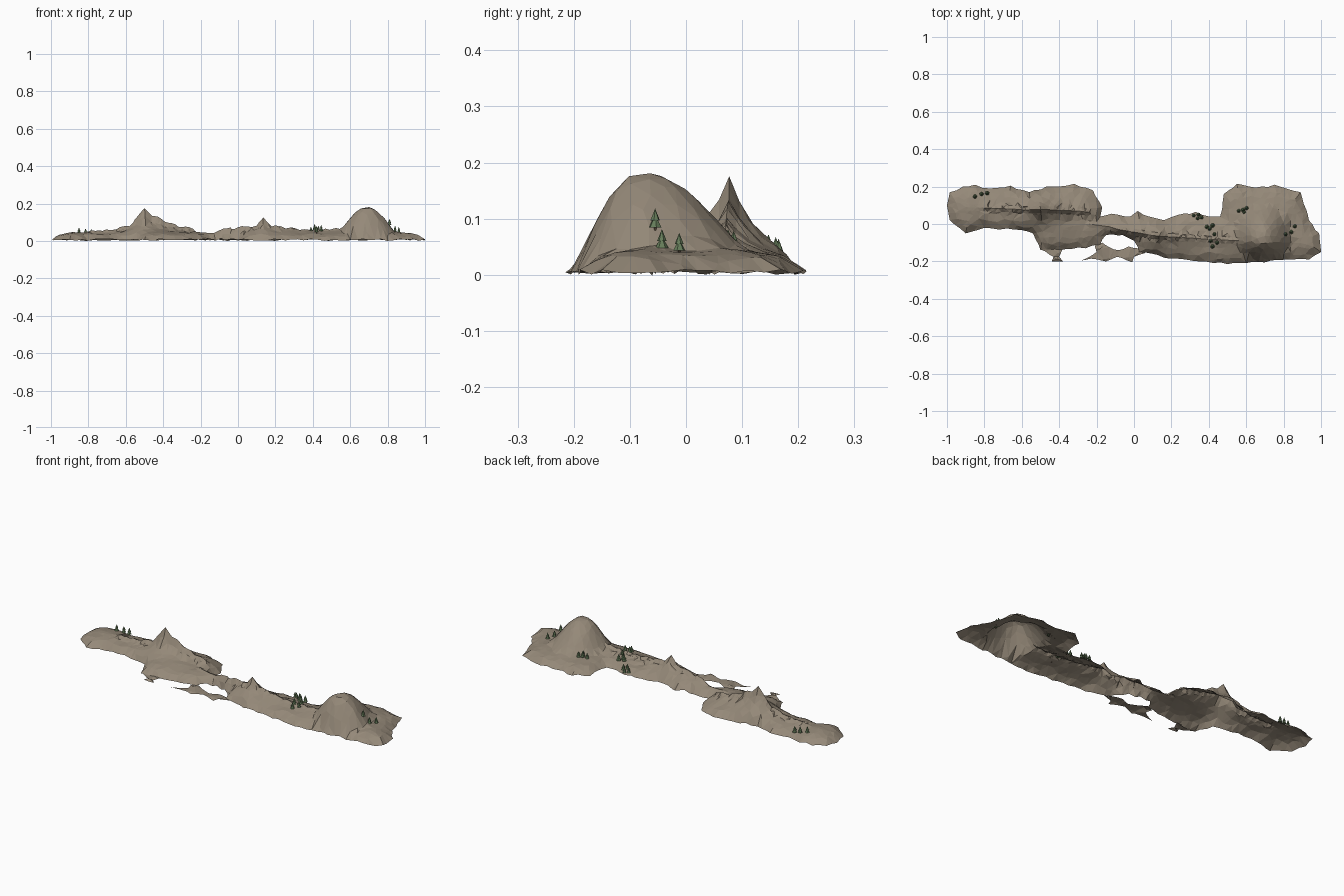
import bpy, bmesh, math, random
from mathutils import Vector, Matrix, noise
from mathutils.geometry import delaunay_2d_cdt, intersect_point_line

if "Cube" in bpy.data.objects:
    bpy.data.objects.remove(bpy.data.objects["Cube"])

random.seed(4)

OUTLINE = [(-1, .1), (-.985, .02), (-.9, -.05), (-.8, -.02), (-.72, -.03), (-.64, -.03), (-.54, -.05),
           (-.5, -.14), (-.37, -.135), (-.26, -.13), (-.18, -.11), (-.15, -.06), (-.06, -.06), (0, -.09),
           (.03, -.15), (.19, -.185), (.35, -.2), (.5, -.215), (.7, -.205), (.83, -.19), (.935, -.19),
           (1, -.15), (.99, -.05), (.935, .02), (.92, .08), (.89, .17), (.75, .21), (.65, .195),
           (.55, .215), (.48, .16), (.46, .04), (.4, .04), (.33, .065), (.24, .05), (.16, .02),
           (.08, .04), (.02, .07), (-.02, .04), (-.12, .055), (-.18, .04), (-.17, .09), (-.22, .18),
           (-.32, .215), (-.47, .2), (-.56, .17), (-.66, .205), (-.77, .19), (-.85, .21), (-.915, .2),
           (-.985, .17)]
# thin broken fringes along the front edge
FRINGES = [[(-.5, -.135), (-.45, -.165), (-.43, -.175), (-.44, -.2), (-.38, -.2), (-.4, -.175), (-.38, -.13)],
           [(-.28, -.195), (-.23, -.185), (-.15, -.2), (-.09, -.175), (-.01, -.205), (0, -.175), (.06, -.155),
            (.02, -.13), (-.03, -.12), (-.08, -.14), (-.13, -.125), (-.17, -.1), (-.21, -.115), (-.2, -.15)]]
# crest lines as (x, y, z)
LEFT_RIDGE = [(-.9, .09, .04), (-.78, .085, .052), (-.65, .08, .062), (-.58, .075, .085), (-.54, .077, .125),
              (-.5, .077, .176), (-.46, .077, .135), (-.43, .075, .13), (-.39, .072, .105), (-.3, .07, .08),
              (-.22, .06, .055)]
RIGHT_RIDGE = [(-.24, 0, .05), (-.13, -.015, .042), (-.08, -.03, .066), (.04, -.05, .074), (.09, -.06, .08),
               (.135, -.065, .124), (.18, -.068, .08), (.3, -.075, .068), (.45, -.085, .06), (.6, -.09, .07)]


def material(name, rgb):
    m = bpy.data.materials.new(name)
    m.diffuse_color = (*rgb, 1)
    m.use_nodes = True
    m.node_tree.nodes["Principled BSDF"].inputs["Base Color"].default_value = m.diffuse_color
    return m


def add_object(name, bm, mat):
    me = bpy.data.meshes.new(name)
    bm.to_mesh(me)
    bm.free()
    me.materials.append(mat)
    ob = bpy.data.objects.new(name, me)
    bpy.context.collection.objects.link(ob)
    return ob


def subdivide(poly, step, jitter):
    out = []
    for a, b in zip(poly, poly[1:] + poly[:1]):
        a, b = Vector(a), Vector(b)
        n = max(1, round((b - a).length / step))
        out.append(a)
        for i in range(1, n):
            p = a.lerp(b, i / n)
            out.append(p + (b - a).normalized().orthogonal() * random.uniform(-.3, 1) * jitter)
    return [Vector((max(-1, min(1, p.x)), max(-.215, min(.215, p.y)))) for p in out]


def nearest(p, a, b):
    q, t = intersect_point_line(p, a, b)
    t = max(0, min(1, t))
    return (p - a.lerp(b, t)).length, t


def edge_distance(p, poly):
    return min(nearest(p, a, b)[0] for a, b in zip(poly, poly[1:] + poly[:1]))


def ridge_height(p, ridge, base):
    best = base
    for a, b in zip(ridge, ridge[1:]):
        d, t = nearest(p, Vector(a[:2]), Vector(b[:2]))
        crest = a[2] + (b[2] - a[2]) * t
        width = .022 + .2 * max(0, crest - .05)
        best = max(best, base + (crest - base) * math.exp(-d / width))
    return best


def height(p, border):
    d = edge_distance(p, border)
    base = .007 + .026 * min(1, d / .038) + .012 * max(0, min(1, (d - .038) / .07))
    h = max(ridge_height(p, LEFT_RIDGE, base), ridge_height(p, RIGHT_RIDGE, base))
    # broad rounded hill
    dx, dy = p.x - .69, p.y + .08
    r = math.hypot(dx / .155, dy / (.19 if dy > 0 else .118))
    if r < 1:
        h = max(h, base + (.183 - base) * (1 - r * r) ** 1.35)
    return h + noise.noise((p.x * 14, p.y * 14, 3)) * .006 * min(1, d / .05)


border = subdivide(OUTLINE, .035, .007)

# scattered interior points, denser on the crests
points, step = [], .03
for i in range(int(2 / step)):
    for j in range(int(.44 / step) + 1):
        p = Vector((-1 + (i + .5 * (j % 2)) * step, -.22 + j * step))
        p += Vector((random.uniform(-1, 1), random.uniform(-1, 1))) * step * .33
        if edge_distance(p, border) > .014:
            points.append(p)
crest_z = {}
for ridge in (LEFT_RIDGE, RIGHT_RIDGE):
    for a, b in zip(ridge, ridge[1:]):
        a, b = Vector(a), Vector(b)
        n = max(1, round((b - a).xy.length / .02))
        for k in range(n):
            c = a.lerp(b, k / n)
            for off in (0, -.018, .018):
                q = c.xy + Vector((random.uniform(-.004, .004) if off else 0, off))
                points.append(q)

# terrain: open triangulated sheet
n = len(border)
verts, _, faces, *_ = delaunay_2d_cdt(border + points, [], [list(range(n))], 1, 1e-5)
bm = bmesh.new()
bv = []
for v in verts:
    d = edge_distance(v, border)
    z = random.uniform(0, .011) if d < 1e-4 else height(v, border)
    near = min(abs(v.y - .076) if v.x < -.25 and v.x > -.8 else 1, abs(v.y + .06) if -.1 < v.x < .55 else 1)
    if near < .03 and z < .11:
        z += random.uniform(-.007, .006)          # craggy crests
    bv.append(bm.verts.new((v.x, v.y, z)))
for f in faces:
    bm.faces.new([bv[i] for i in f])
bmesh.ops.recalc_face_normals(bm, faces=bm.faces)
if sum(f.normal.z for f in bm.faces) < 0:
    bmesh.ops.reverse_faces(bm, faces=bm.faces)
earth = material("earth", (.30, .25, .19))
add_object("terrain", bm, earth)

# fringes
for k, poly in enumerate(FRINGES):
    ring = subdivide(poly, .03, .004)
    mid = [a.lerp(b, .5) for a, b in zip(ring, ring[3:])]
    vs, _, fs, *_ = delaunay_2d_cdt(ring + mid, [], [list(range(len(ring)))], 1, 1e-5)
    bm = bmesh.new()
    bv = [bm.verts.new((v.x, v.y, random.uniform(.003, .008) + .5 * edge_distance(v, ring))) for v in vs]
    for f in fs:
        bm.faces.new([bv[i] for i in f])
    add_object(f"edge_fringe_{k + 1}", bm, earth)

# pine trees: two cone tiers on a short trunk
TREES = [(-.85, .147), (-.815, .16), (-.785, .165), (.32, .045), (.345, .05), (.34, .03), (.36, .035),
         (.39, -.015), (.42, -.008), (.405, -.025), (.41, -.09), (.445, -.1), (.42, -.12), (.43, -.055),
         (.56, .07), (.583, .075), (.602, .085), (.59, .062), (.81, -.055), (.84, -.043), (.86, -.012)]
leaves, trunks = bmesh.new(), bmesh.new()


def cone(bm, x, y, z, r1, r2, h):
    rot = Matrix.Rotation(random.random() * 3, 4, 'Z')
    bmesh.ops.create_cone(bm, cap_ends=True, segments=6, radius1=r1, radius2=r2, depth=h,
                          matrix=Matrix.Translation((x, y, z + h / 2)) @ rot)


for x, y in TREES:
    z = height(Vector((x, y)), border) - .003
    s = random.uniform(.85, 1.1)
    cone(trunks, x, y, z, .002 * s, .002 * s, .01 * s)
    cone(leaves, x, y, z + .006 * s, .0115 * s, .002 * s, .018 * s)
    cone(leaves, x, y, z + .018 * s, .0085 * s, 0, .021 * s)
add_object("pine_foliage", leaves, material("pine_green", (.13, .2, .1)))
add_object("pine_trunks", trunks, material("bark", (.12, .08, .05)))
